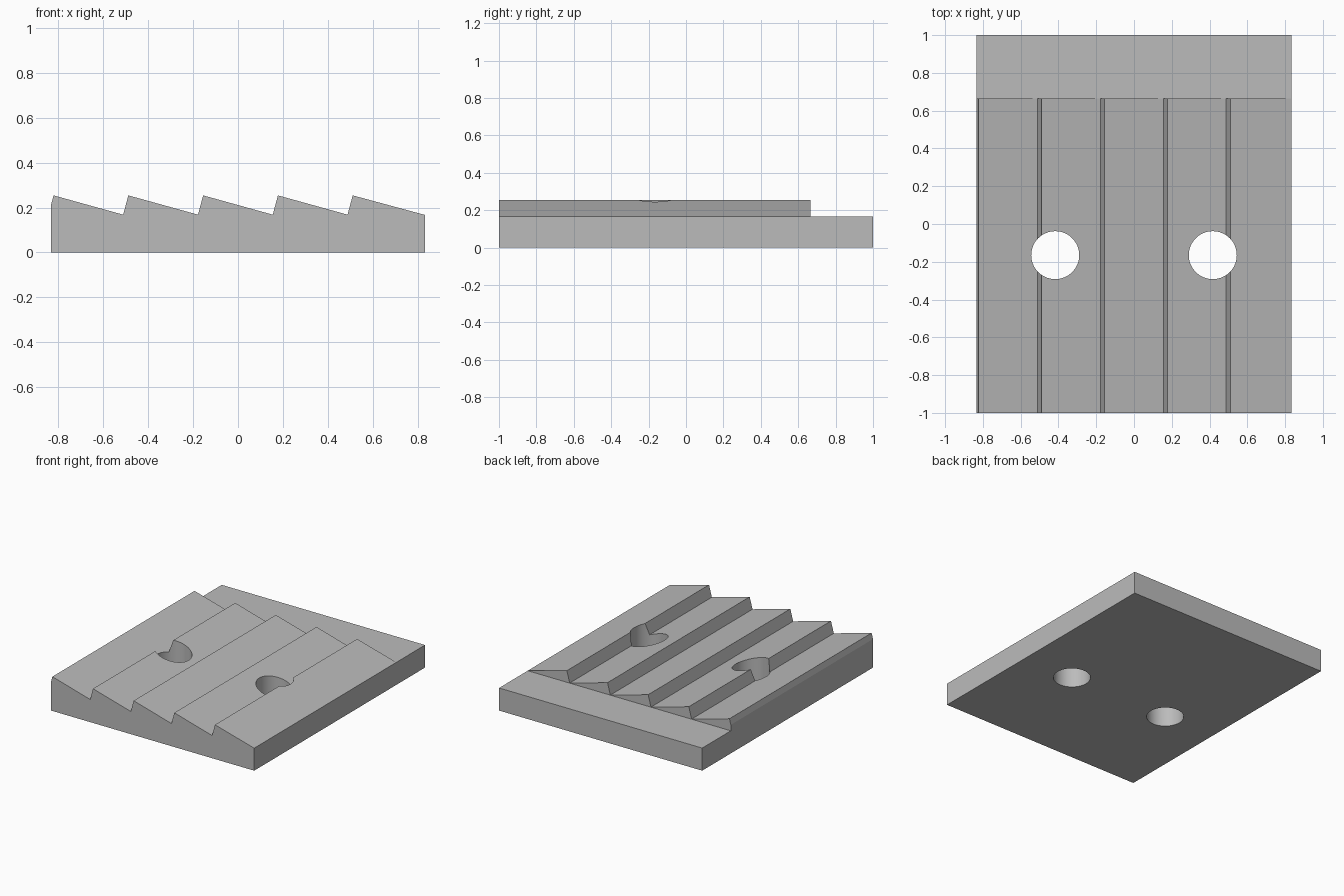
import bpy
import bmesh

if "Cube" in bpy.data.objects:
    bpy.data.objects.remove(bpy.data.objects["Cube"], do_unlink=True)

HALF_W = 0.833
PITCH = 0.3333
PEAK_Z, VALLEY_Z, LEDGE_Z = 0.254, 0.168, 0.1675
LEDGE_Y = 0.665

grey = bpy.data.materials.new("plain grey")
grey.use_nodes = True
color = (0.5, 0.5, 0.5, 1)
grey.diffuse_color = color
grey.node_tree.nodes["Principled BSDF"].inputs["Base Color"].default_value = color


def extrude_profile(name, points, y0, y1):
    """Solid made by sweeping an x-z outline along y."""
    bm = bmesh.new()
    face = bm.faces.new([bm.verts.new((x, y0, z)) for x, z in points])
    swept = bmesh.ops.extrude_face_region(bm, geom=[face])["geom"]
    verts = [v for v in swept if isinstance(v, bmesh.types.BMVert)]
    bmesh.ops.translate(bm, verts=verts, vec=(0, y1 - y0, 0))
    bmesh.ops.recalc_face_normals(bm, faces=bm.faces)
    mesh = bpy.data.meshes.new(name)
    bm.to_mesh(mesh)
    bm.free()
    obj = bpy.data.objects.new(name, mesh)
    bpy.context.collection.objects.link(obj)
    mesh.materials.append(grey)
    return obj


def cut(target, cutter):
    """Subtract the cutter from the target, then discard it."""
    cutter.hide_render = True
    mod = target.modifiers.new("cut", "BOOLEAN")
    mod.operation = "DIFFERENCE"
    mod.solver = "EXACT"
    mod.object = cutter
    bpy.ops.object.select_all(action="DESELECT")
    bpy.context.view_layer.objects.active = target
    target.select_set(True)
    bpy.ops.object.modifier_apply(modifier=mod.name)
    bpy.data.objects.remove(cutter, do_unlink=True)


# Sawtooth slab: the first tooth is trimmed by the left side of the block
outline = [(-HALF_W, 0), (-HALF_W, 0.212)]
for i in range(5):
    peak = -0.822 + i * PITCH
    outline.append((peak, PEAK_Z))
    if i < 4:
        outline.append((peak + PITCH - 0.023, VALLEY_Z))
outline += [(HALF_W, 0.167), (HALF_W, 0)]
block = extrude_profile("sawtooth_block", outline, -1, 1)

# Flat ledge along the back
ledge = [(-1, LEDGE_Z), (-1, 0.5), (1, 0.5), (1, LEDGE_Z)]
cut(block, extrude_profile("ledge_cutter", ledge, LEDGE_Y, 1.2))

# Two through holes
for x in (-0.417, 0.417):
    bpy.ops.mesh.primitive_cylinder_add(vertices=64, radius=0.127, depth=1,
                                        location=(x, -0.165, 0.1))
    drill = bpy.context.object
    drill.name = "hole_cutter"
    drill.data.materials.append(grey)
    cut(block, drill)

# Smooth hole walls, crisp edges elsewhere
bpy.ops.object.shade_smooth_by_angle(angle=0.2)
